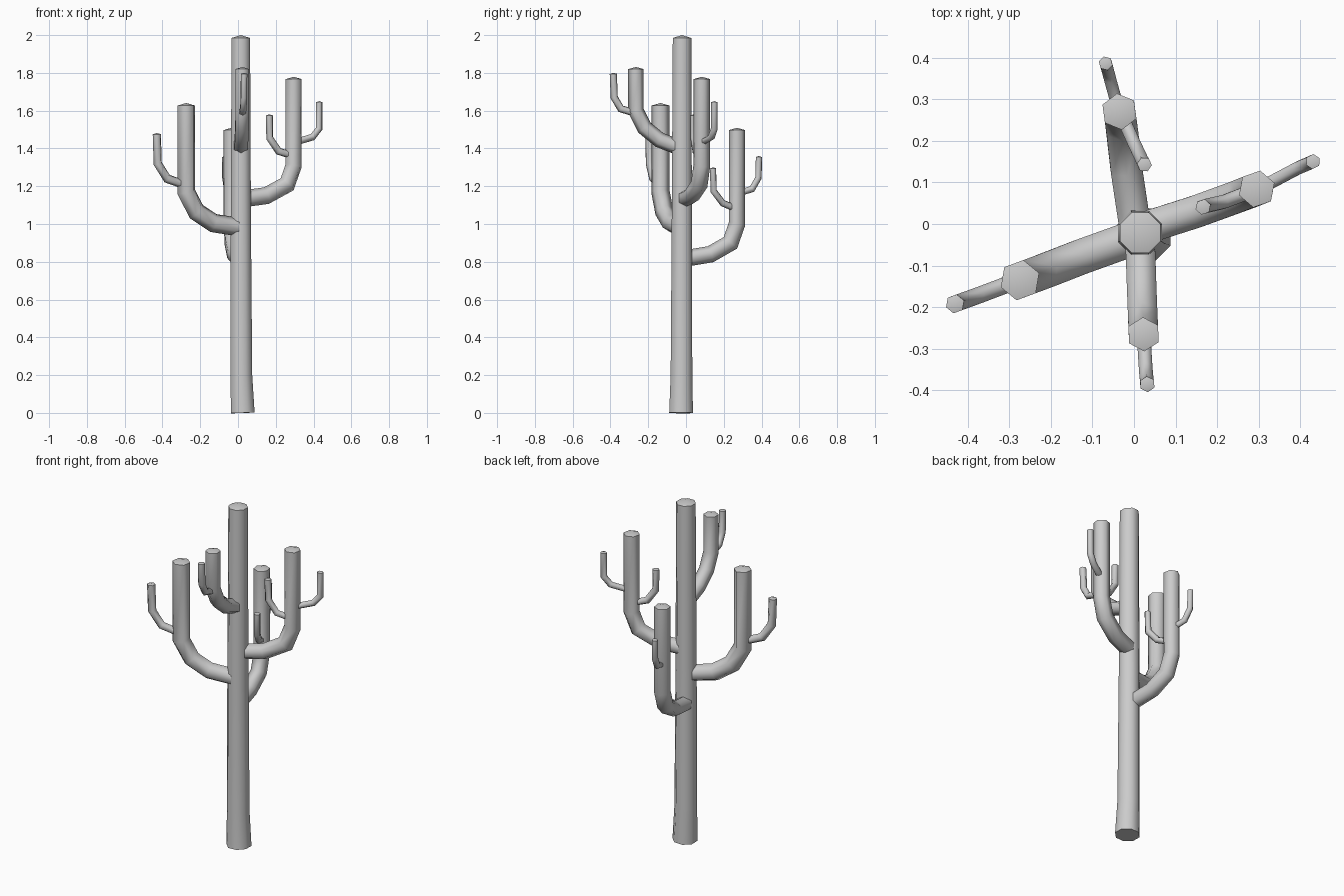
import bpy, bmesh, math
from mathutils import Vector

if "Cube" in bpy.data.objects:
    bpy.data.objects.remove(bpy.data.objects["Cube"])


def tube(name, path, radii, sides, side_dir, cap=0.012, close_start=False):
    """Sweep a polygon along a planar path; finish with a shallow pointed cap."""
    pts = [Vector(p) for p in path]
    bm = bmesh.new()
    rings = []
    for i, p in enumerate(pts):
        a = (p - pts[i - 1]).normalized() if i else (pts[1] - p).normalized()
        b = (pts[i + 1] - p).normalized() if i < len(pts) - 1 else a
        t = (a + b).normalized()
        s = (side_dir - t * side_dir.dot(t)).normalized()
        n = t.cross(s)
        mitre = 1 / max(0.6, t.dot(a))
        ring = []
        for k in range(sides):
            ang = 2 * math.pi * (k + 0.5) / sides
            ring.append(bm.verts.new(p + radii[i] * (s * math.cos(ang) + n * mitre * math.sin(ang))))
        rings.append(ring)
    for r0, r1 in zip(rings, rings[1:]):
        for k in range(sides):
            j = (k + 1) % sides
            bm.faces.new((r0[k], r0[j], r1[j], r1[k]))
    tip = bm.verts.new(pts[-1] + Vector((0, 0, cap)))
    for k in range(sides):
        bm.faces.new((rings[-1][k], rings[-1][(k + 1) % sides], tip))
    if close_start:
        bm.faces.new(rings[0][::-1])
    bm.normal_update()
    me = bpy.data.meshes.new(name)
    bm.to_mesh(me)
    bm.free()
    ob = bpy.data.objects.new(name, me)
    bpy.context.collection.objects.link(ob)
    return ob


def branch(name, path, r):
    """A side branch: horizontal start bending to vertical."""
    d = Vector(path[-1]) - Vector(path[0])
    side = Vector((d.y, -d.x, 0)).normalized()
    return tube(name, path, [r] * len(path), 6, side, cap=r * 0.28)


# Trunk, slightly flared at the foot
tube("trunk", [(0.025, -0.026, 0), (0.018, -0.024, 0.2), (0.015, -0.022, 1.0), (0.015, -0.021, 1.985)],
     [0.068, 0.062, 0.058, 0.053], 8, Vector((1, 0, 0)), cap=0.015, close_start=True)

# Main arms
branch("right_arm", [(0.04, -0.005, 1.135), (0.15, 0.03, 1.15), (0.26, 0.07, 1.21),
                     (0.295, 0.084, 1.31), (0.295, 0.084, 1.767)], 0.045)
branch("left_arm", [(-0.005, -0.035, 0.985), (-0.13, -0.08, 1.005), (-0.22, -0.115, 1.065),
                    (-0.274, -0.135, 1.17), (-0.274, -0.135, 1.627)], 0.049)
branch("front_arm", [(0.015, -0.05, 1.41), (0.018, -0.14, 1.445), (0.021, -0.22, 1.51),
                     (0.023, -0.265, 1.60), (0.023, -0.265, 1.82)], 0.041)
branch("back_arm", [(0.0, 0.01, 0.82), (-0.018, 0.13, 0.84), (-0.03, 0.235, 0.90),
                    (-0.035, 0.27, 1.0), (-0.035, 0.27, 1.497)], 0.044)

# Small shoots on the arms
branch("right_outer_shoot", [(0.31, 0.09, 1.435), (0.395, 0.135, 1.46), (0.43, 0.15, 1.505),
                             (0.43, 0.15, 1.645)], 0.018)
branch("right_inner_shoot", [(0.28, 0.078, 1.365), (0.215, 0.053, 1.385), (0.168, 0.042, 1.455),
                             (0.166, 0.041, 1.575)], 0.019)
branch("left_outer_shoot", [(-0.29, -0.14, 1.21), (-0.375, -0.172, 1.24), (-0.425, -0.19, 1.32),
                            (-0.43, -0.192, 1.475)], 0.023)
branch("front_outer_shoot", [(0.024, -0.28, 1.59), (0.028, -0.345, 1.61), (0.031, -0.38, 1.67),
                             (0.032, -0.385, 1.795)], 0.019)
branch("back_outer_shoot", [(-0.04, 0.285, 1.165), (-0.058, 0.35, 1.185), (-0.067, 0.384, 1.245),
                            (-0.068, 0.386, 1.355)], 0.017)
branch("back_inner_shoot", [(-0.027, 0.255, 1.085), (0.0, 0.195, 1.11), (0.023, 0.146, 1.175),
                            (0.025, 0.143, 1.295)], 0.018)

# Soft sides with crisp caps
for ob in bpy.context.collection.objects:
    ob.select_set(True)
    bpy.context.view_layer.objects.active = ob
bpy.ops.object.shade_smooth_by_angle(angle=math.radians(65))
